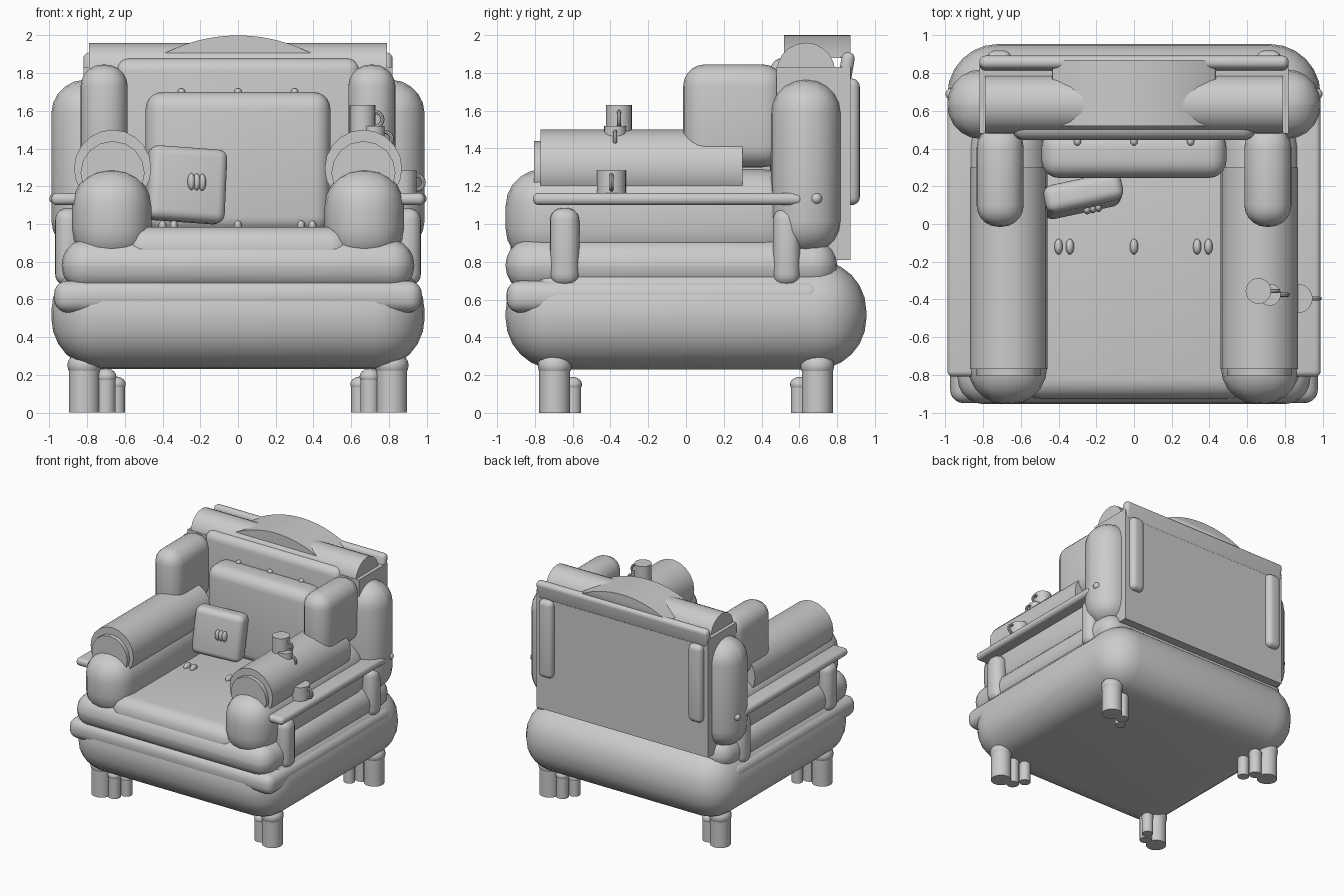
import bpy
from math import pi, radians
from mathutils import Vector

cube = bpy.data.objects.get("Cube")
if cube:
    bpy.data.objects.remove(cube, do_unlink=True)

grey = bpy.data.materials.new("soft_grey")
grey.use_nodes = True
grey.diffuse_color = (0.6, 0.6, 0.6, 1)
grey.node_tree.nodes["Principled BSDF"].inputs["Base Color"].default_value = (0.6, 0.6, 0.6, 1)


def finish(name, smooth=35):
    ob = bpy.context.object
    ob.name = name
    ob.data.materials.append(grey)
    bpy.ops.object.transform_apply(location=False, rotation=False, scale=True)
    bpy.ops.object.shade_smooth_by_angle(angle=radians(smooth))
    return ob


def box(name, x, y, z, r=0, segments=5, rot=(0, 0, 0)):
    """Box between (low, high) pairs, with rounded edges."""
    low, high = Vector((x[0], y[0], z[0])), Vector((x[1], y[1], z[1]))
    bpy.ops.mesh.primitive_cube_add(size=1, location=(low + high) / 2, rotation=rot)
    bpy.context.object.scale = high - low
    if r:
        bpy.ops.object.transform_apply(location=False, rotation=False, scale=True)
        mod = bpy.context.object.modifiers.new("round", "BEVEL")
        mod.width, mod.segments = r, segments
        bpy.ops.object.modifier_apply(modifier=mod.name)
    return finish(name)


def cylinder(name, centre, r, length, rot=(0, 0, 0), sides=24):
    bpy.ops.mesh.primitive_cylinder_add(vertices=sides, radius=r, depth=length,
                                        location=centre, rotation=rot)
    return finish(name)


def ball(name, centre, size):
    bpy.ops.mesh.primitive_uv_sphere_add(segments=16, ring_count=10, radius=1, location=centre)
    bpy.context.object.scale = size
    return finish(name, 60)


def side_box(name, s, x, y, z, r):
    return box(name, sorted((s * x[0], s * x[1])), y, z, r)


# Base, seat and stacked cushions
box("base_cushion", (-.99, .99), (-.955, .955), (.23, .81), .27, 6)
box("middle_cushion", (-.935, .935), (-.955, .8), (.64, .92), .135)
box("seat_cushion", (-.6, .6), (-.93, .5), (.74, .985), .11)
box("base_trim", (-.975, .975), (-.95, .72), (.53, .7), .07)

# Backrest
box("back_panel", (-.82, .82), (.48, .87), (.81, 1.83))
box("upper_back_cushion", (-.65, .65), (.445, .6), (.95, 1.88), .07)
box("back_cushion", (-.49, .49), (.245, .5), (.95, 1.7), .09)
box("back_top_rail", (-.82, .82), (.815, .885), (1.75, 1.91), .033, rot=(radians(-10), 0, 0))
cylinder("top_roll", (0, .635, 1.805), .155, 1.58, (0, pi / 2, 0), 20)

# Shallow arched crest along the top
bpy.ops.mesh.primitive_cylinder_add(vertices=96, radius=.85, depth=.35,
                                    location=(0, .695, 1.15), rotation=(pi / 2, 0, 0))
crest = finish("arched_crest")
bpy.ops.object.mode_set(mode="EDIT")
bpy.ops.mesh.select_all(action="SELECT")
bpy.ops.mesh.bisect(plane_co=(0, 0, 1.88), plane_no=(0, 0, 1), clear_inner=True, use_fill=True)
bpy.ops.object.mode_set(mode="OBJECT")

for s, side in ((1, "left"), (-1, "right")):
    # Arms
    side_box(side + "_arm_body", s, (.46, .88), (-.955, .6), (.78, 1.29), .195)
    cylinder(side + "_arm_roll", (s * .665, -.235, 1.295), .205, 1.07, (pi / 2, 0, 0), 20)
    cylinder(side + "_arm_roll_cap", (s * .665, -.77, 1.27), .17, .07, (pi / 2, 0, 0), 16)
    # Wings and rear bolsters
    side_box(side + "_wing", s, (.585, .835), (-.015, .52), (1.3, 1.845), .115)
    side_box(side + "_bolster", s, (.58, .99), (.45, .82), (.84, 1.765), .18)
    side_box(side + "_back_pad", s, (.65, .78), (.83, .92), (1.1, 1.77), .042)
    # Side shelf with its posts
    side_box(side + "_shelf", s, (.8, .99), (-.81, .62), (1.1, 1.165), .03)
    ball(side + "_shelf_knob", (s * .97, .69, 1.135), (.03, .03, .03))
    side_box(side + "_front_post", s, (.83, .97), (-.72, -.565), (.67, 1.085), .065)
    side_box(side + "_rear_post", s, (.83, .97), (.46, .605), (.67, 1.085), .065)
    # Clustered feet
    for f, end in ((-1, "front"), (1, "rear")):
        foot = side + "_" + end + "_foot"
        for n, (x, y, r, top) in enumerate(((.815, .695, .082, .25), (.7, .685, .05, .19),
                                            (.645, .6, .045, .15))):
            cylinder(foot + "_" + str(n), (s * x, f * y, top / 2), r, top)
            ball(foot + "_ball_" + str(n), (s * x, f * y, top), (r * 1.1, r * 1.1, r * .9))

# Tufting buttons
for x in (-.4, -.34, 0, .335, .395):
    ball("seat_button", (x, -.12, .99), (.022, .042, .03))
for x in (-.3, 0, .3):
    ball("back_button", (x, .44, 1.7), (.02, .025, .02))

# Throw pillow with a button cluster
pillow = box("throw_pillow", (-.485, -.065), (.075, .225), (1.01, 1.405), .05,
             rot=(radians(-6), radians(4), radians(12)))
for x in (-.03, 0, .03):
    ball("pillow_button", pillow.matrix_world @ Vector((x + .04, -.08, .01)), (.02, .025, .045))

# Mugs with loop handles
for name, x, y, z, r, h in (("tall_mug", .66, -.355, 1.555, .068, .15),
                            ("small_mug", .72, -.375, 1.45, .058, .14),
                            ("shelf_mug", .87, -.395, 1.22, .077, .125)):
    cylinder(name, (x, y, z), r, h)
    bpy.ops.mesh.primitive_torus_add(major_radius=.038, minor_radius=.011, major_segments=20,
                                     minor_segments=8, location=(x + r, y, z),
                                     rotation=(pi / 2, 0, 0))
    finish(name + "_handle")
